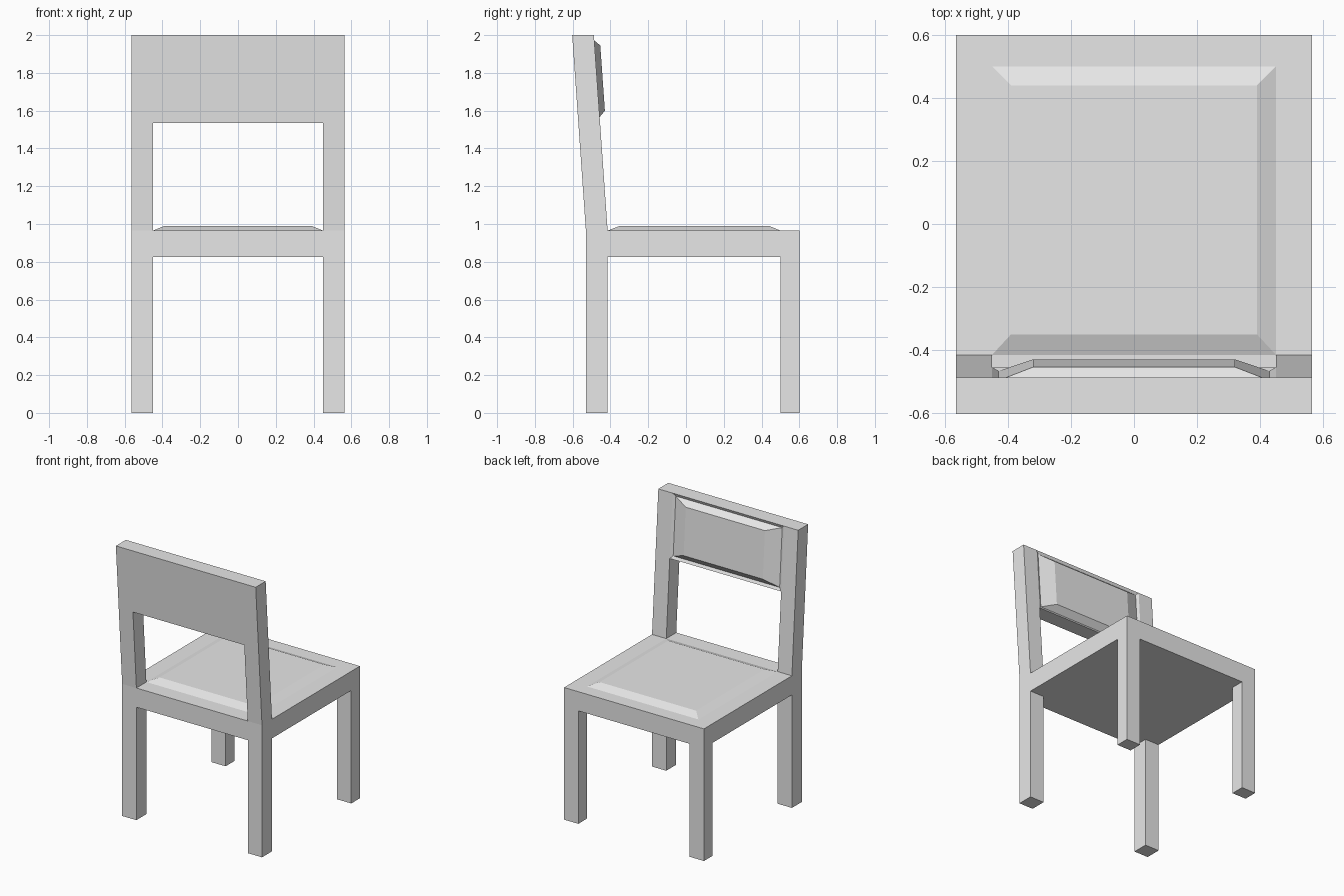
import bpy
import bmesh

cube = bpy.data.objects.get("Cube")
if cube:
    bpy.data.objects.remove(cube, do_unlink=True)

grey = bpy.data.materials.new("light_grey")
grey.use_nodes = True
colour = (0.8, 0.8, 0.8, 1)
grey.diffuse_color = colour
grey.node_tree.nodes["Principled BSDF"].inputs["Base Color"].default_value = colour

# Main dimensions
HALF, INNER = 0.565, 0.45
BACK, BACK_IN, FRONT_IN, FRONT = -0.53, -0.415, 0.5, 0.6
SEAT_LOW, SEAT_TOP, TOP = 0.825, 0.965, 2.0


def loft(name, rings):
    """Join four-point rings in order and cap both ends."""
    bm = bmesh.new()
    loops = [[bm.verts.new(p) for p in ring] for ring in rings]
    for a, b in zip(loops, loops[1:]):
        for i in range(4):
            j = (i + 1) % 4
            bm.faces.new((a[i], a[j], b[j], b[i]))
    bm.faces.new(loops[0][::-1])
    bm.faces.new(loops[-1])
    bmesh.ops.recalc_face_normals(bm, faces=bm.faces[:])
    mesh = bpy.data.meshes.new(name)
    bm.to_mesh(mesh)
    bm.free()
    mesh.materials.append(grey)
    obj = bpy.data.objects.new(name, mesh)
    bpy.context.collection.objects.link(obj)
    return obj


def flat_ring(x0, x1, y0, y1, z):
    return [(x0, y0, z), (x1, y0, z), (x1, y1, z), (x0, y1, z)]


def lean(z):
    """Front surface of the tilted backrest at a given height."""
    return BACK_IN - 0.0725 * (z - SEAT_TOP) / (TOP - SEAT_TOP)


def back_ring(half, z0, z1, offset):
    return [(x, lean(z) + offset, z)
            for x, z in ((-half, z0), (half, z0), (half, z1), (-half, z1))]


# Legs and tilted back posts
for side, label in ((-1, "right"), (1, "left")):
    x0, x1 = sorted((side * INNER, side * HALF))
    for place, y0, y1 in (("front", FRONT_IN, FRONT), ("back", BACK, BACK_IN)):
        loft(f"{label}_{place}_leg",
             [flat_ring(x0, x1, y0, y1, z) for z in (0, SEAT_LOW)])
    loft(f"{label}_back_post",
         [flat_ring(x0, x1, lean(z) + BACK - BACK_IN, lean(z), z)
          for z in (SEAT_TOP, TOP)])

# Seat slab and bevelled cushion
loft("seat", [flat_ring(-HALF, HALF, BACK, FRONT, z) for z in (SEAT_LOW, SEAT_TOP)])
loft("seat_cushion", [flat_ring(-INNER, INNER, BACK_IN, FRONT_IN, SEAT_TOP),
                      flat_ring(-0.39, 0.39, -0.35, 0.44, 0.99)])

# Backrest panel: shallow sunken border, then a raised pad
loft("backrest", [back_ring(INNER, 1.535, TOP, BACK - BACK_IN),
                  back_ring(INNER, 1.535, TOP, 0),
                  back_ring(0.43, 1.555, 1.98, -0.01),
                  back_ring(0.32, 1.6, 1.945, 0.03)])
